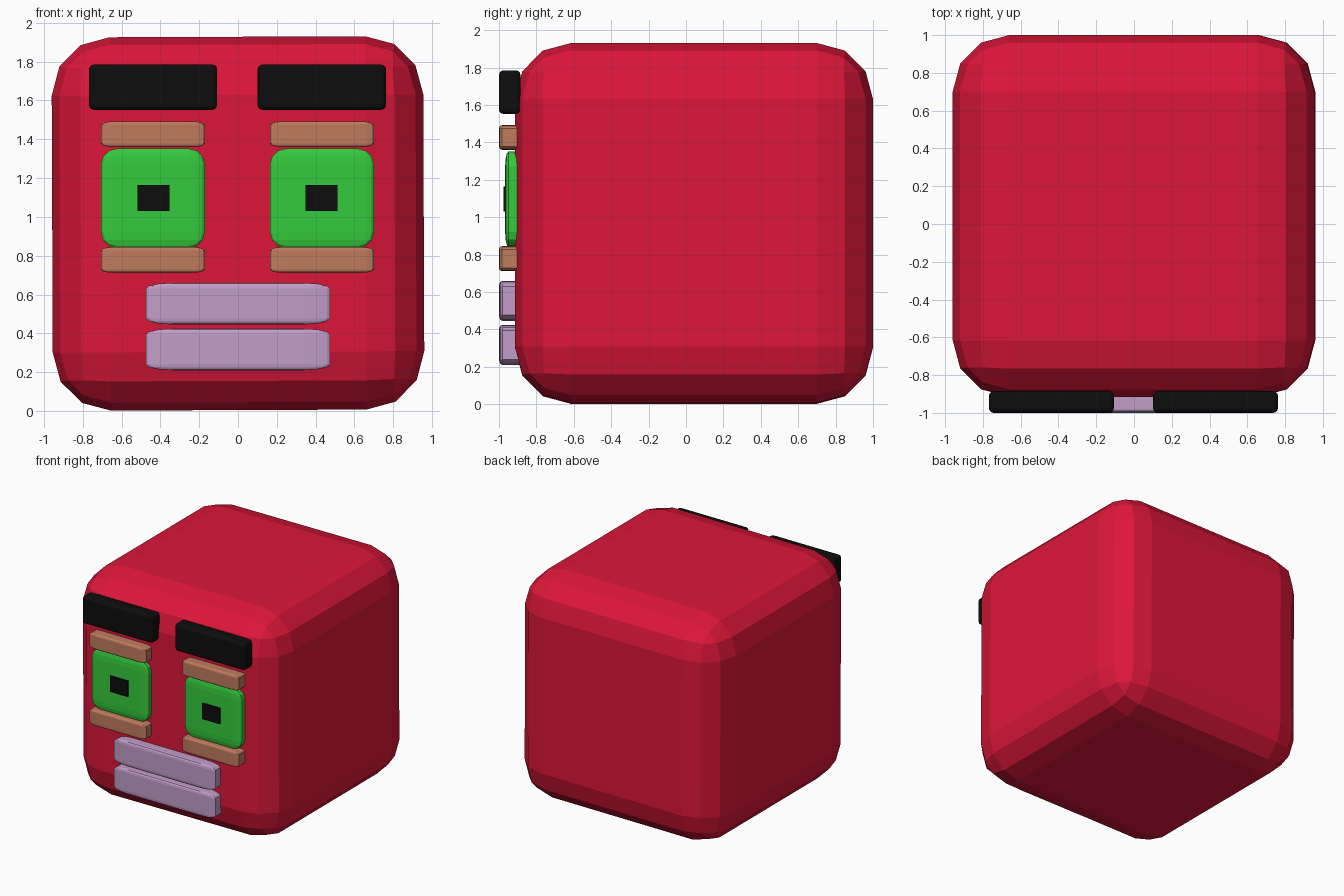
import bpy, bmesh
from mathutils import Vector

if "Cube" in bpy.data.objects:
    bpy.data.objects.remove(bpy.data.objects["Cube"])


def material(name, rgb):
    m = bpy.data.materials.new(name)
    m.diffuse_color = (*rgb, 1)
    m.use_nodes = True
    m.node_tree.nodes["Principled BSDF"].inputs["Base Color"].default_value = m.diffuse_color
    return m


RED = material("red", (0.72, 0.008, 0.04))
BLACK = material("black", (0.004, 0.004, 0.004))
GREEN = material("green", (0.035, 0.60, 0.045))
TAN = material("tan", (0.52, 0.20, 0.11))
LILAC = material("lilac", (0.54, 0.34, 0.58))


def block(name, x, y, z, mat, bevel=0.0, absolute=False):
    """Box between limits; bevel is a share of each side, or absolute units."""
    lo, hi = Vector((x[0], y[0], z[0])), Vector((x[1], y[1], z[1]))
    size, centre = hi - lo, (hi + lo) / 2
    bm = bmesh.new()
    bmesh.ops.create_cube(bm, size=1)
    if absolute:
        bmesh.ops.scale(bm, vec=size, verts=bm.verts)
    if bevel:
        bmesh.ops.bevel(bm, geom=bm.edges[:], offset=bevel, offset_type='OFFSET',
                        segments=3, profile=0.5, affect='EDGES')
    if not absolute:
        bmesh.ops.scale(bm, vec=size, verts=bm.verts)
    me = bpy.data.meshes.new(name)
    bm.to_mesh(me)
    bm.free()
    me.materials.append(mat)
    ob = bpy.data.objects.new(name, me)
    ob.location = centre
    bpy.context.collection.objects.link(ob)
    return ob


# Rounded cube head, tilted a hair
head = block("head", (-0.957, 0.957), (-0.915, 1.0), (0.005, 1.928), RED, 0.156)
head.rotation_euler.y = -0.004

# Eyes, lids, pupils and brows on both sides
for side, s in (("left", -1), ("right", 1)):
    def span(a, b):
        return tuple(sorted((s * a - 0.003, s * b - 0.003)))
    block(f"{side}_eye", span(0.168, 0.703), (-0.967, -0.85), (0.84, 1.352), GREEN, 0.156)
    block(f"{side}_upper_lid", span(0.168, 0.703), (-1.0, -0.87), (1.36, 1.492), TAN, 0.13)
    block(f"{side}_lower_lid", span(0.168, 0.703), (-1.0, -0.87), (0.712, 0.845), TAN, 0.13)
    block(f"{side}_pupil", span(0.35, 0.515), (-0.977, -0.92), (1.03, 1.165), BLACK)
    block(f"{side}_brow", span(0.104, 0.765), (-1.0, -0.885), (1.552, 1.785), BLACK, 0.025, True)

# Lips
block("upper_lip", (-0.475, 0.475), (-1.0, -0.87), (0.446, 0.66), LILAC, 0.14)
block("lower_lip", (-0.475, 0.475), (-1.0, -0.87), (0.21, 0.424), LILAC, 0.14)
